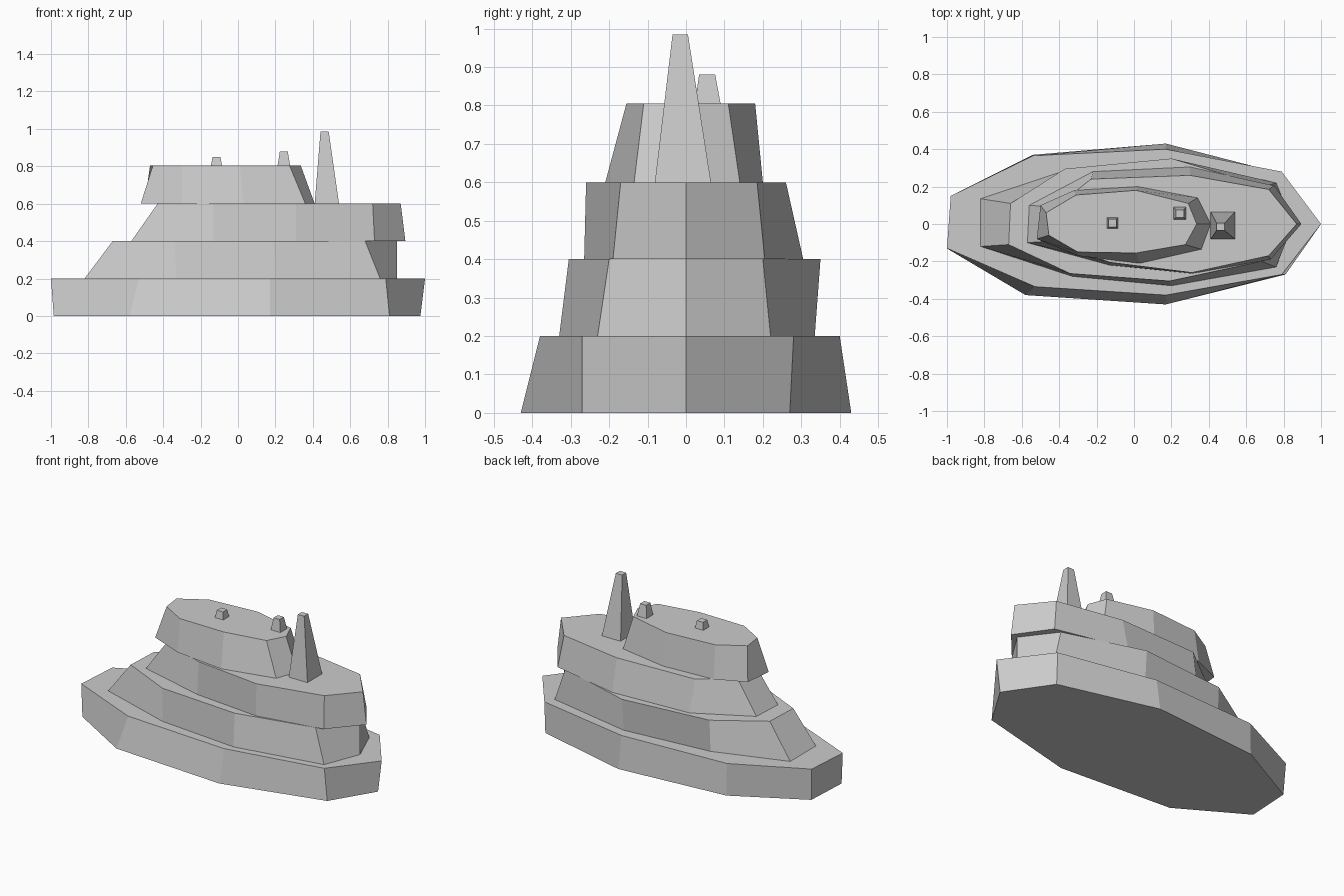
import bpy


def loft(name, z0, z1, bottom, top):
    """Closed flat-faced solid between two outlines with equal point counts."""
    n = len(bottom)
    verts = [(x, y, z0) for x, y in bottom] + [(x, y, z1) for x, y in top]
    faces = [tuple(reversed(range(n))), tuple(range(n, 2 * n))]
    for i in range(n):
        j = (i + 1) % n
        faces.append((i, j, n + j, n + i))
    mesh = bpy.data.meshes.new(name)
    mesh.from_pydata(verts, [], faces)
    mesh.update()
    obj = bpy.data.objects.new(name, mesh)
    bpy.context.collection.objects.link(obj)
    return obj


def rect(cx, cy, hx, hy):
    return [(cx - hx, cy - hy), (cx + hx, cy - hy), (cx + hx, cy + hy), (cx - hx, cy + hy)]


# Outlines run counter-clockwise from the bow tip
# Hull
loft("hull", 0, 0.2,
     [(0.975, 0), (0.79, 0.27), (0.17, 0.43), (-0.54, 0.37), (-0.97, 0.14),
      (-0.985, -0.14), (-0.58, -0.38), (0.17, -0.43), (0.81, -0.27)],
     [(1, 0), (0.79, 0.28), (0.17, 0.40), (-0.54, 0.365), (-0.98, 0.15),
      (-1, -0.13), (-0.53, -0.335), (0.17, -0.38), (0.79, -0.27)])

# Lower deck
loft("lower_deck", 0.2, 0.4,
     [(0.85, 0), (0.76, 0.22), (0.2, 0.335), (-0.37, 0.285), (-0.82, 0.135),
      (-0.82, -0.12), (-0.33, -0.28), (0.2, -0.33), (0.76, -0.23)],
     [(0.85, 0), (0.70, 0.20), (0.2, 0.35), (-0.37, 0.295), (-0.66, 0.11),
      (-0.67, -0.11), (-0.34, -0.265), (0.19, -0.305), (0.68, -0.20)])

# Upper deck
loft("upper_deck", 0.4, 0.6,
     [(0.895, 0), (0.75, 0.205), (0.3, 0.305), (-0.22, 0.28), (-0.56, 0.10),
      (-0.57, -0.10), (-0.13, -0.22), (0.31, -0.265), (0.73, -0.19)],
     [(0.87, 0), (0.72, 0.185), (0.3, 0.26), (-0.23, 0.24), (-0.42, 0.09),
      (-0.43, -0.09), (-0.13, -0.205), (0.31, -0.26), (0.72, -0.17)])

# Cabin
loft("cabin", 0.6, 0.805,
     [(0.41, 0), (0.34, 0.14), (0.02, 0.20), (-0.32, 0.18), (-0.50, 0.10),
      (-0.52, -0.08), (-0.30, -0.17), (0.03, -0.21), (0.36, -0.135)],
     [(0.335, 0), (0.29, 0.11), (0.01, 0.18), (-0.31, 0.155), (-0.47, 0.06),
      (-0.455, -0.06), (-0.30, -0.15), (0.01, -0.155), (0.275, -0.11)])

# Mast and roof vents
for name, z0, z1, base, tip in (
        ("mast", 0.6, 0.985, (0.475, -0.008, 0.065, 0.073), (0.463, -0.015, 0.022, 0.02)),
        ("side_vent", 0.75, 0.88, (0.245, 0.058, 0.042, 0.042), (0.245, 0.055, 0.021, 0.021)),
        ("roof_vent", 0.8, 0.85, (-0.115, 0.005, 0.03, 0.03), (-0.115, 0.005, 0.021, 0.021))):
    loft(name, z0, z1, rect(*base), rect(*tip))
